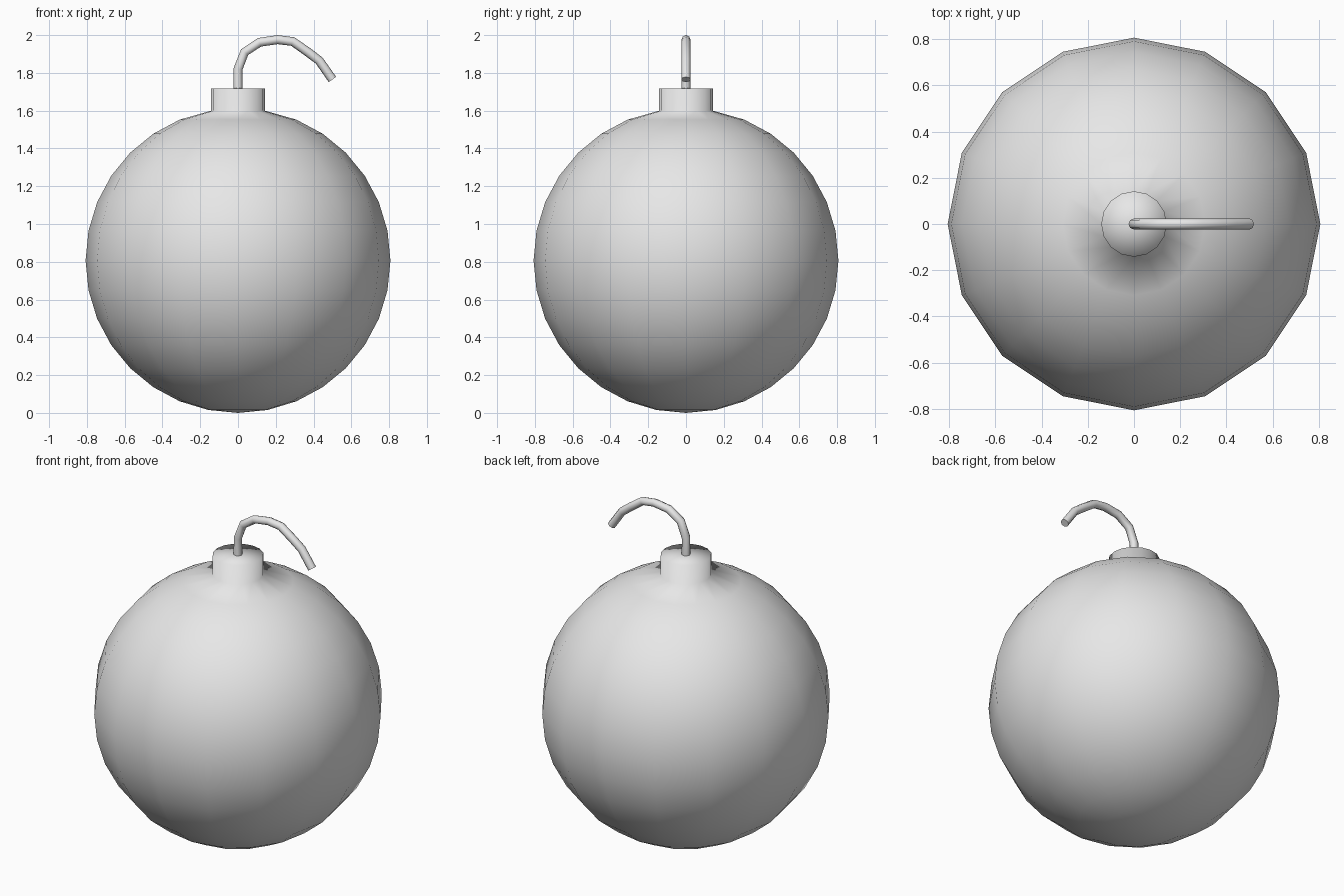
import bpy, bmesh
from math import sin, cos, pi

if "Cube" in bpy.data.objects:
    bpy.data.objects.remove(bpy.data.objects["Cube"])

RADIUS, SIDES, RINGS = 0.807, 16, 16
NECK_RADIUS, NECK_BASE, NECK_TOP = 0.142, 1.6, 1.717

# Single plain material
grey = bpy.data.materials.new("light grey")
grey.use_nodes = True
colour = (0.8, 0.8, 0.8, 1)
grey.diffuse_color = colour
grey.node_tree.nodes["Principled BSDF"].inputs["Base Color"].default_value = colour


def add_object(name, data):
    obj = bpy.data.objects.new(name, data)
    bpy.context.collection.objects.link(obj)
    data.materials.append(grey)
    return obj


# Round body with the neck drawn up out of its top ring
profile = [(RADIUS * sin(pi * i / RINGS), RADIUS * (1 - cos(pi * i / RINGS)))
           for i in range(RINGS - 1)]
profile += [(NECK_RADIUS, NECK_BASE), (NECK_RADIUS, NECK_TOP), (0, NECK_TOP + 0.002)]

bm = bmesh.new()
verts = [bm.verts.new((r, 0, z)) for r, z in profile]
edges = [bm.edges.new(pair) for pair in zip(verts, verts[1:])]
bmesh.ops.spin(bm, geom=verts + edges, cent=(0, 0, 0), axis=(0, 0, 1),
               angle=2 * pi, steps=SIDES)
bmesh.ops.remove_doubles(bm, verts=bm.verts[:], dist=0.001)
bmesh.ops.recalc_face_normals(bm, faces=bm.faces[:])
for face in bm.faces:
    face.smooth = True
body_mesh = bpy.data.meshes.new("body")
bm.to_mesh(body_mesh)
bm.free()
add_object("body", body_mesh)

# Curved fuse: a thin tube rising from the neck and bending to the left
path = [(0, 1.69), (0, 1.82), (0.035, 1.91), (0.114, 1.962), (0.21, 1.976),
        (0.29, 1.966), (0.37, 1.91), (0.43, 1.865), (0.5, 1.765)]
curve = bpy.data.curves.new("fuse", "CURVE")
curve.dimensions = "3D"
curve.bevel_depth = 0.024
curve.bevel_resolution = 2
curve.use_fill_caps = True
spline = curve.splines.new("POLY")
spline.points.add(len(path) - 1)
for point, (x, z) in zip(spline.points, path):
    point.co = (x, 0, z, 1)
spline.use_smooth = True
fuse = add_object("fuse", curve)

# Turn the tube into a mesh
bpy.ops.object.select_all(action="DESELECT")
fuse.select_set(True)
bpy.context.view_layer.objects.active = fuse
bpy.ops.object.convert(target="MESH")
bpy.ops.object.shade_smooth()
